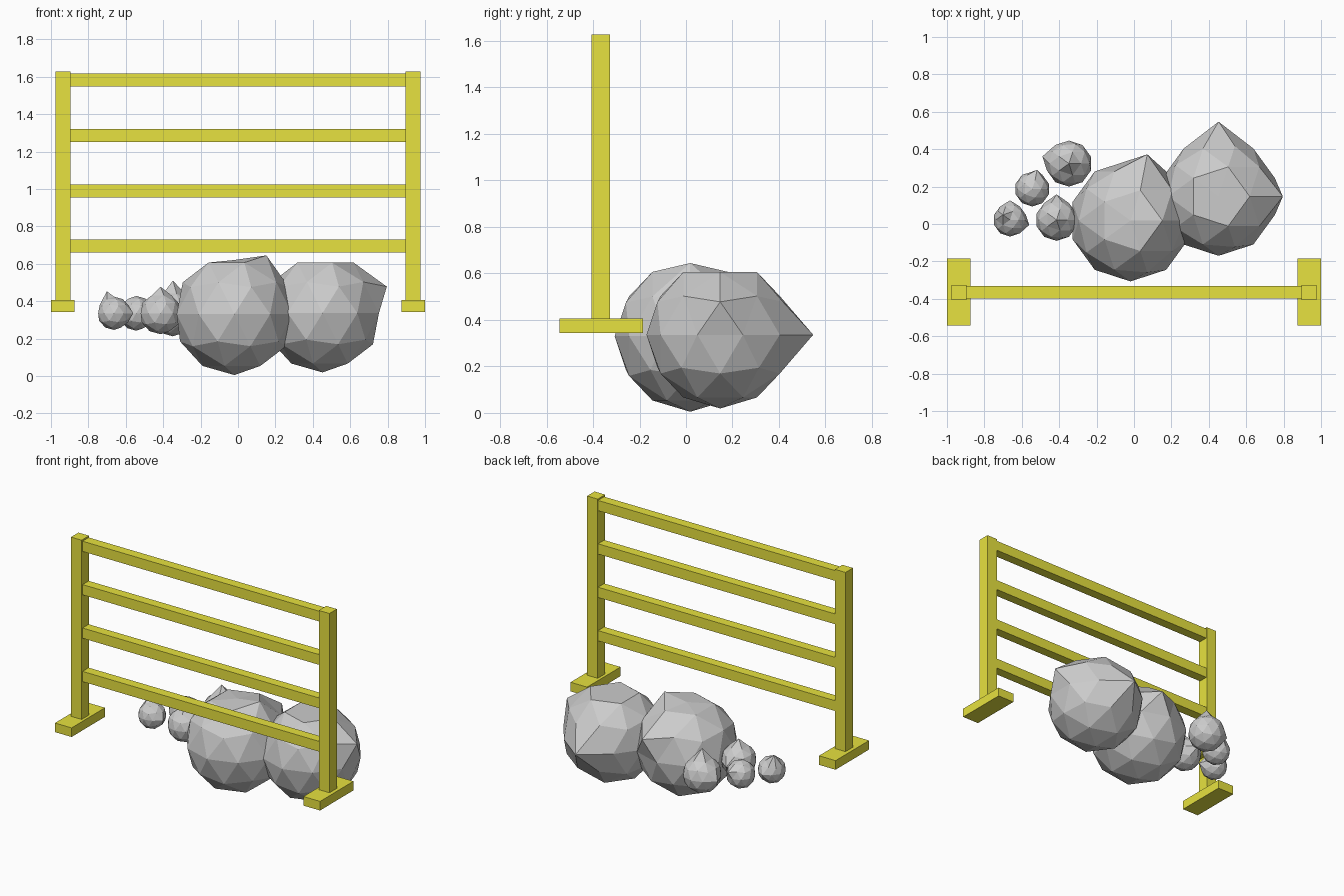
import bpy
import bmesh
from mathutils import Vector

if "Cube" in bpy.data.objects:
    bpy.data.objects.remove(bpy.data.objects["Cube"])

yellow = bpy.data.materials.new("yellow_paint")
yellow.diffuse_color = (0.8, 0.76, 0.05, 1)
yellow.use_nodes = True
yellow.node_tree.nodes["Principled BSDF"].inputs["Base Color"].default_value = yellow.diffuse_color


def add_object(name, bm, material=None):
    mesh = bpy.data.meshes.new(name)
    bm.to_mesh(mesh)
    bm.free()
    obj = bpy.data.objects.new(name, mesh)
    bpy.context.collection.objects.link(obj)
    if material:
        mesh.materials.append(material)
    return obj


def box(name, center, size):
    bm = bmesh.new()
    bmesh.ops.create_cube(bm, size=1)
    bmesh.ops.scale(bm, vec=size, verts=bm.verts)
    bmesh.ops.translate(bm, vec=center, verts=bm.verts)
    return add_object(name, bm, yellow)


def rock(name, center, radius, pulls):
    """Low-poly ball with single vertices pulled: (direction, offset)."""
    bm = bmesh.new()
    bmesh.ops.create_icosphere(bm, subdivisions=2, radius=radius)
    picks = [(max(bm.verts, key=lambda v: v.co.dot(Vector(d))), off) for d, off in pulls]
    for vert, off in picks:
        vert.co += Vector(off)
    bmesh.ops.translate(bm, vec=center, verts=bm.verts)
    return add_object(name, bm)


# Fence: posts and feet on both sides
for side, s in (("left", -1), ("right", 1)):
    box(side + "_post", (s * 0.935, -0.367, 1.015), (0.08, 0.08, 1.225))
    box(side + "_foot", (s * 0.9375, -0.364, 0.374), (0.125, 0.36, 0.062))

# Fence: four rails
for i in range(4):
    box(f"rail_{i + 1}", (0, -0.364, 0.694 + i * 0.296), (1.83, 0.066, 0.07))

# Directions of the ball vertices that get pulled
UP = (0, 0, 1)
BACK = (0, 1, 0)
BACK_HIGH = (0.276, 0.851, 0.447)
RIGHT_HIGH = (0.894, 0, 0.447)
RIGHT_TOP = (0.526, 0, 0.851)
LEFT_TOP = (-0.425, 0.309, 0.851)
LEFT_MID = (-0.951, 0.309, 0)
RIGHT_MID = (0.951, -0.309, 0)

# Two boulders
rock("middle_boulder", (-0.019, 0.018, 0.33), 0.325,
     [(UP, (0, 0, -0.035)), (RIGHT_TOP, (0, 0, 0.038)), (BACK_HIGH, (0, 0.078, 0))])
rock("right_boulder", (0.452, 0.147, 0.336), 0.317,
     [(UP, (0, 0, -0.047)), (RIGHT_HIGH, (0.06, 0, 0)), (BACK, (0, 0.083, 0))])

# Four small stones
rock("back_stone", (-0.348, 0.323, 0.335), 0.123,
     [(UP, (0, 0, 0.052)), (LEFT_MID, (-0.025, 0, 0))])
rock("centre_stone", (-0.544, 0.187, 0.335), 0.093, [(BACK_HIGH, (0, 0.024, 0))])
rock("front_stone", (-0.414, 0.022, 0.335), 0.112,
     [(UP, (0, 0, 0.03)), (BACK, (0, 0.024, 0))])
rock("end_stone", (-0.663, 0.022, 0.335), 0.089,
     [(LEFT_TOP, (0, 0, 0.042)), (BACK, (0, 0.015, 0)), (RIGHT_MID, (0.018, 0, 0))])
